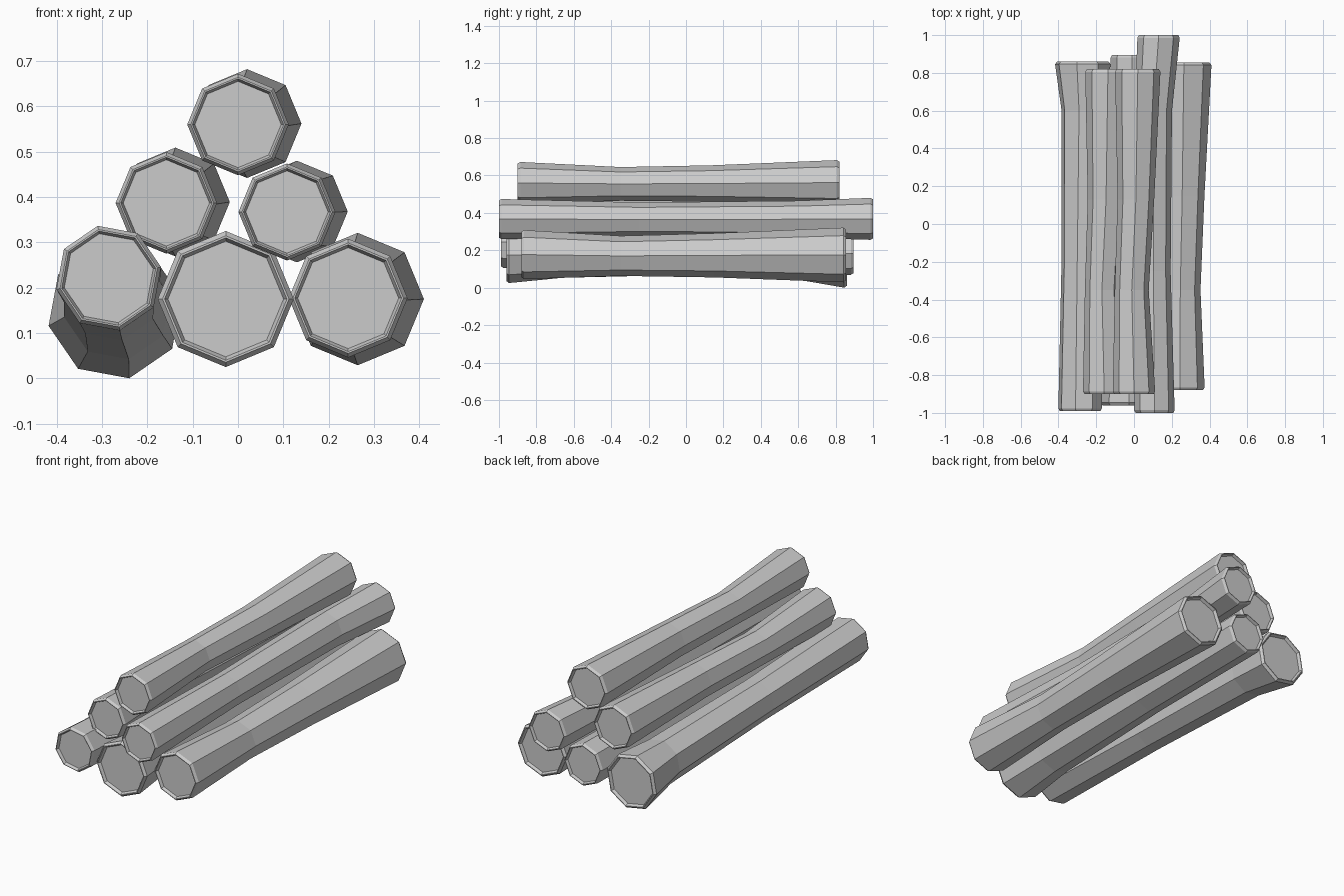
import bpy
import bmesh
from math import cos, sin, radians, tau

if "Cube" in bpy.data.objects:
    bpy.data.objects.remove(bpy.data.objects["Cube"])

SIDES = 8


def log(name, stations, roll=0.0):
    """Eight-sided log lofted along y; stations are (y, x, z, radius)."""
    y0, x0, z0, r0 = stations[0]
    y1, x1, z1, r1 = stations[-1]
    # Each end: recessed cut face, raised bark rim, small chamfer
    front = [(y0 + 0.016, x0, z0, r0 * 0.85), (y0, x0, z0, r0 * 0.90),
             (y0, x0, z0, r0 * 0.93), (y0 + 0.014, x0, z0, r0)]
    back = [(y1 - 0.014, x1, z1, r1), (y1, x1, z1, r1 * 0.93),
            (y1, x1, z1, r1 * 0.90), (y1 - 0.016, x1, z1, r1 * 0.85)]
    bm = bmesh.new()
    rings = []
    for y, x, z, r in front + list(stations[1:-1]) + back:
        angles = [radians(roll) + tau * i / SIDES for i in range(SIDES)]
        rings.append([bm.verts.new((x + r * cos(a), y, z + r * sin(a)))
                      for a in angles])
    for a, b in zip(rings, rings[1:]):
        for i in range(SIDES):
            j = (i + 1) % SIDES
            bm.faces.new((a[i], a[j], b[j], b[i]))
    bm.faces.new(rings[0])
    bm.faces.new(rings[-1])
    bmesh.ops.recalc_face_normals(bm, faces=bm.faces)
    mesh = bpy.data.meshes.new(name)
    bm.to_mesh(mesh)
    bm.free()
    obj = bpy.data.objects.new(name, mesh)
    bpy.context.collection.objects.link(obj)
    return obj


# Two matching logs: top of the stack and left of the middle row
for name, dx, dz in (("top_log", 0, 0), ("middle_left_log", -0.158, -0.173)):
    log(name, [(y, x + dx, z + dz, r) for y, x, z, r in (
        (-0.90, 0.0, 0.56, 0.112), (-0.35, -0.012, 0.555, 0.090),
        (0.13, 0.01, 0.557, 0.097), (0.82, 0.02, 0.562, 0.120))])

# Middle row, right
log("middle_right_log", [
    (-1.0, 0.108, 0.367, 0.107), (-0.25, 0.103, 0.365, 0.091),
    (0.60, 0.102, 0.366, 0.099), (1.0, 0.130, 0.368, 0.112)])

# Bottom row
log("bottom_left_log", [
    (-0.99, -0.285, 0.221, 0.118), (-0.20, -0.278, 0.190, 0.108),
    (0.60, -0.266, 0.160, 0.120), (0.86, -0.271, 0.147, 0.150)], roll=12)
log("bottom_centre_log", [
    (-0.96, -0.027, 0.175, 0.150), (-0.66, -0.025, 0.177, 0.124),
    (0.10, -0.018, 0.180, 0.109), (0.895, -0.01, 0.183, 0.114)])
log("bottom_right_log", [
    (-0.88, 0.243, 0.177, 0.131), (-0.35, 0.245, 0.170, 0.107),
    (0.15, 0.255, 0.173, 0.118), (0.855, 0.264, 0.175, 0.146)])
